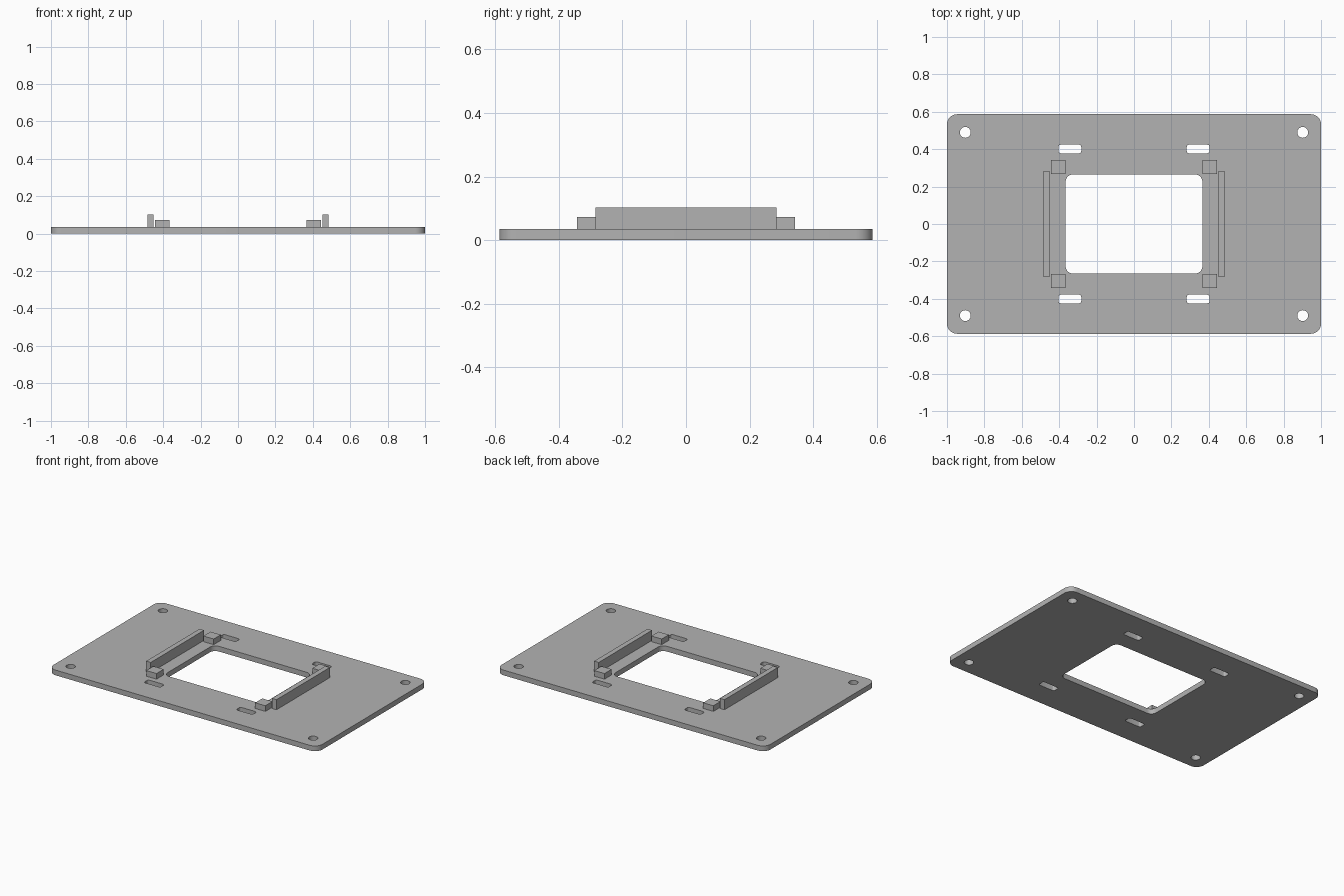
import bpy, bmesh
from math import cos, sin, pi, radians

if "Cube" in bpy.data.objects:
    bpy.data.objects.remove(bpy.data.objects["Cube"])

THICK = 0.035   # plate thickness
GREY = (0.45, 0.45, 0.45, 1)

mat = bpy.data.materials.new("light grey")
mat.use_nodes = True
mat.diffuse_color = GREY
mat.node_tree.nodes["Principled BSDF"].inputs["Base Color"].default_value = GREY


def rounded_rect(cx, cy, hx, hy, r, steps=8):
    """Outline of a rectangle with round corners; a circle when hx = hy = r."""
    pts = []
    for k, (sx, sy) in enumerate([(1, 1), (-1, 1), (-1, -1), (1, -1)]):
        for i in range(steps + 1):
            a = (k + i / steps) * pi / 2
            pts.append((cx + sx * (hx - r) + r * cos(a),
                        cy + sy * (hy - r) + r * sin(a)))
    return pts


def finish(name, bm):
    bmesh.ops.recalc_face_normals(bm, faces=bm.faces)
    mesh = bpy.data.meshes.new(name)
    bm.to_mesh(mesh)
    bm.free()
    mesh.materials.append(mat)
    obj = bpy.data.objects.new(name, mesh)
    bpy.context.collection.objects.link(obj)
    return obj


def box(name, x0, x1, y0, y1, z0, z1):
    bm = bmesh.new()
    bmesh.ops.create_cube(bm, size=1)
    for v in bm.verts:
        v.co = (x1 if v.co.x > 0 else x0,
                y1 if v.co.y > 0 else y0,
                z1 if v.co.z > 0 else z0)
    return finish(name, bm)


# Plate outline, central opening, corner screw holes and strap slots
loops = [rounded_rect(0, 0, 1, 0.587, 0.055),
         rounded_rect(0, 0, 0.366, 0.265, 0.04)]
for sx in (-1, 1):
    for sy in (-1, 1):
        loops.append(rounded_rect(sx * 0.902, sy * 0.49, 0.029, 0.029, 0.029))
        loops.append(rounded_rect(sx * 0.343, sy * 0.401, 0.061, 0.023, 0.012, 4))

bm = bmesh.new()
for pts in loops:
    verts = [bm.verts.new((x, y, 0)) for x, y in pts]
    for i, v in enumerate(verts):
        bm.edges.new((verts[i - 1], v))
bmesh.ops.remove_doubles(bm, verts=bm.verts, dist=0.0001)
bmesh.ops.triangle_fill(bm, edges=bm.edges, use_beauty=True, normal=(0, 0, 1))
top = bmesh.ops.extrude_face_region(bm, geom=bm.faces[:], use_keep_orig=True)
bmesh.ops.translate(bm, vec=(0, 0, THICK),
                    verts=[g for g in top["geom"] if isinstance(g, bmesh.types.BMVert)])
plate = finish("base_plate", bm)
bpy.ops.object.select_all(action="DESELECT")
plate.select_set(True)
bpy.context.view_layer.objects.active = plate
bpy.ops.object.shade_smooth_by_angle(angle=radians(30))

# Side rails and corner blocks around the opening
for side, sx in (("left", 1), ("right", -1)):
    x0, x1 = sorted((sx * 0.451, sx * 0.485))
    box(side + "_rail", x0, x1, -0.284, 0.284, THICK, 0.103)
    x0, x1 = sorted((sx * 0.367, sx * 0.443))
    for end, sy in (("front", -1), ("back", 1)):
        y0, y1 = sorted((sy * 0.266, sy * 0.342))
        box(f"{side}_{end}_block", x0, x1, y0, y1, THICK, 0.073)
